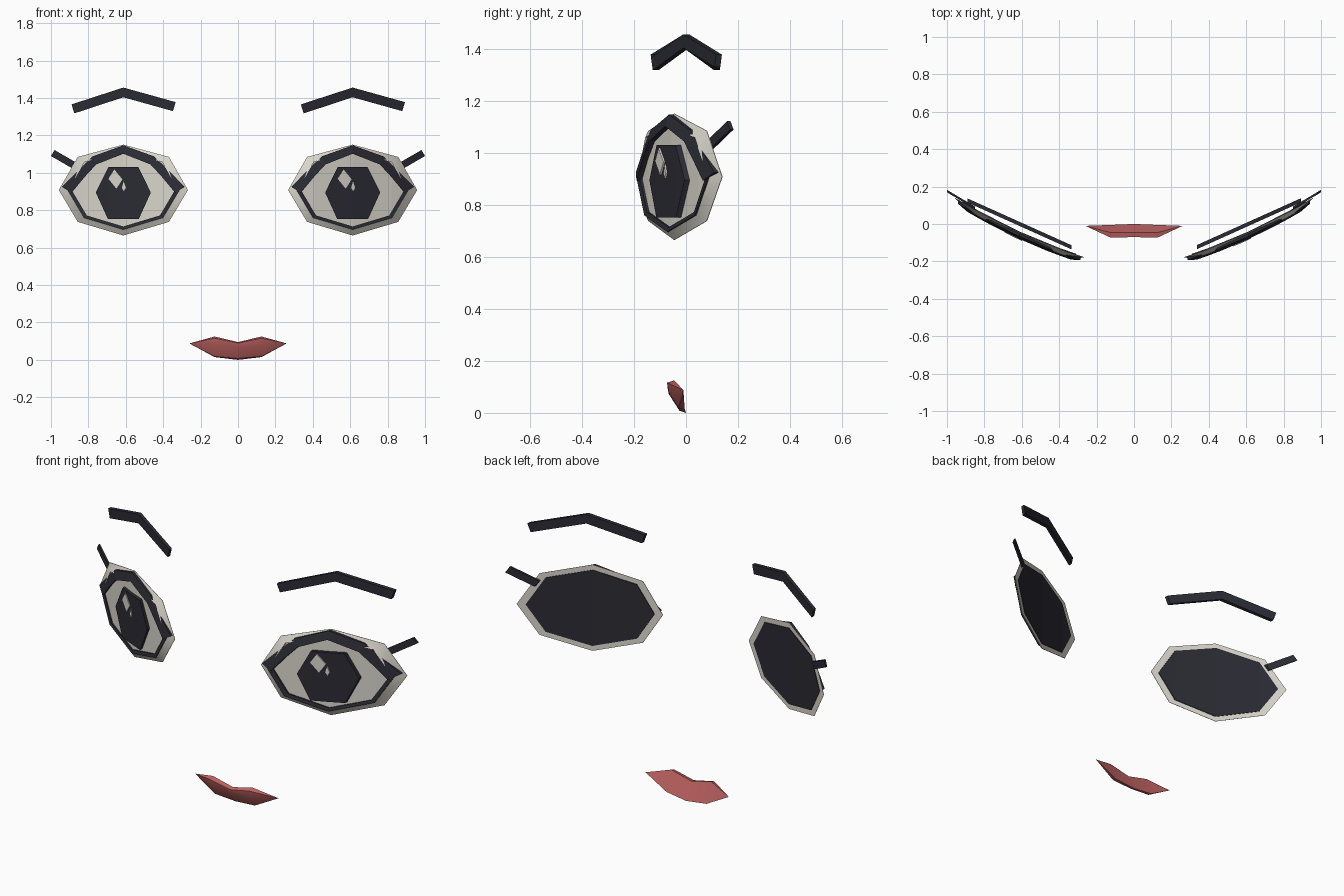
import bpy, bmesh

if "Cube" in bpy.data.objects:
    bpy.data.objects.remove(bpy.data.objects["Cube"])


def material(name, rgb):
    m = bpy.data.materials.new(name)
    m.diffuse_color = (*rgb, 1)
    m.use_nodes = True
    m.node_tree.nodes["Principled BSDF"].inputs["Base Color"].default_value = m.diffuse_color
    return m


DARK = material("charcoal", (0.024, 0.024, 0.034))
WHITE = material("warm_white", (0.70, 0.68, 0.61))
PINK = material("lip_pink", (0.55, 0.13, 0.13))
CX, CZ = 0.613, 0.908          # eye centre


def face_y(u):
    """Depth of the curved face surface, u measured outward from the eye centre."""
    return -0.046 + 0.46 * u + 0.22 * u * u


def brow_y(u):
    return 0.45 * u


def finish(name, bm, mat, smooth=False):
    bmesh.ops.remove_doubles(bm, verts=bm.verts, dist=1e-5)
    bmesh.ops.recalc_face_normals(bm, faces=bm.faces)
    me = bpy.data.meshes.new(name)
    bm.to_mesh(me)
    bm.free()
    me.materials.append(mat)
    ob = bpy.data.objects.new(name, me)
    bpy.context.collection.objects.link(ob)
    if smooth:
        bpy.ops.object.select_all(action='DESELECT')
        ob.select_set(True)
        bpy.context.view_layer.objects.active = ob
        bpy.ops.object.shade_smooth_by_angle(angle=0.7)
    return ob


def loft(bm, sections, closed):
    """Skin rings of points, capping the ends when open."""
    rings = [[bm.verts.new(p) for p in sec] for sec in sections]
    n = len(rings[0])
    for i in range(len(rings) if closed else len(rings) - 1):
        a, b = rings[i], rings[(i + 1) % len(rings)]
        for j in range(n):
            k = (j + 1) % n
            bm.faces.new((a[j], a[k], b[k], b[j]))
    if not closed:
        bm.faces.new(rings[0])
        bm.faces.new(rings[-1])


def strip(name, a, b, side, mat, front_a, front_b, back, closed=False,
          depth=face_y, smooth=False):
    """Curved plate between outlines a and b, given as (u, z) pairs."""
    def pt(p, off):
        return (side * (CX + p[0]), depth(p[0]) + off, p[1])
    bm = bmesh.new()
    loft(bm, [[pt(p, front_a), pt(q, front_b), pt(q, back), pt(p, back)]
              for p, q in zip(a, b)], closed)
    return finish(name, bm, mat, smooth)


def octagon(k):
    right = [(0, 0.243), (0.244, 0.177), (0.345, 0), (0.244, -0.17), (0, -0.243)]
    left = [(-x, z) for x, z in right[3:0:-1]]
    return [(x * k, CZ + z * k) for x, z in right + left]


def split(o):
    """Upper and lower outlines of an octagon, left to right."""
    return [o[6], o[7], o[0], o[1], o[2]], [o[6], o[5], o[4], o[3], o[2]]


def sym(half):
    """Mirror a half outline that starts at u = 0."""
    return [(-u, z) for u, z in half[:0:-1]] + half


for side, label in ((1, "right"), (-1, "left")):
    # Pale rim, eyeball and dark backing
    strip(label + "_eye_rim", octagon(1), octagon(0.85), side, WHITE,
          0, -0.025, 0.002, closed=True, smooth=True)
    strip(label + "_eye_white", *split(octagon(0.86)), side, WHITE, -0.014, -0.014, -0.004)
    strip(label + "_eye_back", *split(octagon(0.88)), side, DARK, -0.003, -0.003, 0.006)

    # Thin lower liner
    strip(label + "_lower_liner", split(octagon(0.87))[1], split(octagon(0.80))[1],
          side, DARK, -0.027, -0.022, -0.01)

    # Thick upper lash band
    strip(label + "_upper_lash",
          sym([(0, 1.147), (0.165, 1.088), (0.235, 1.02), (0.328, 0.925)]),
          sym([(0, 1.102), (0.145, 1.045), (0.205, 0.98), (0.277, 0.893)]),
          side, DARK, -0.02, -0.034, 0.0)

    # Outer lash wing
    strip(label + "_lash_wing", [(0.238, 1.047), (0.368, 1.122)],
          [(0.258, 1.015), (0.387, 1.09)], side, DARK, 0.005, 0.005, 0.018)

    # Hexagonal pupil
    strip(label + "_pupil",
          [(-0.147, 0.895), (-0.08, 1.03), (0, 1.03), (0.08, 1.03), (0.147, 0.895)],
          [(-0.147, 0.895), (-0.082, 0.752), (0, 0.752), (0.082, 0.752), (0.147, 0.895)],
          side, DARK, -0.032, -0.032, -0.012)

    # Highlights fall on the same side of both pupils
    diamond = ([(-0.08, 0.968), (-0.048, 1.018), (-0.005, 0.965)],
               [(-0.08, 0.968), (-0.037, 0.915), (-0.005, 0.965)])
    drop = ([(-0.008, 0.92), (0.002, 0.955), (0.013, 0.92)],
            [(-0.008, 0.92), (0.003, 0.902), (0.013, 0.92)])
    for part, (top, low) in (("_large_highlight", diamond), ("_small_highlight", drop)):
        strip(label + part, [(u * side, z) for u, z in top],
              [(u * side, z) for u, z in low], side, WHITE, -0.038, -0.038, -0.03)

    # Bent eyebrow
    strip(label + "_eyebrow",
          [(u * side, z) for u, z in ((-0.277, 1.366), (0, 1.456), (0.28, 1.378))],
          [(u * side, z) for u, z in ((-0.262, 1.318), (0, 1.404), (0.265, 1.33))],
          side, DARK, -0.01, -0.01, 0.012, depth=brow_y)

# Lips: cross-sections swept from corner to corner
corner = [(-0.010, 0.088)] * 5
peak = [(-0.046, 0.125), (-0.073, 0.116), (-0.066, 0.08), (-0.028, 0.018), (-0.005, 0.015)]
middle = [(-0.045, 0.095), (-0.070, 0.090), (-0.066, 0.072), (-0.025, 0.008), (0.0, 0.0)]
bm = bmesh.new()
loft(bm, [[(x, y, z) for y, z in sec] for x, sec in
          ((-0.26, corner), (-0.125, peak), (0, middle), (0.125, peak), (0.26, corner))], False)
finish("lips", bm, PINK, smooth=True)
